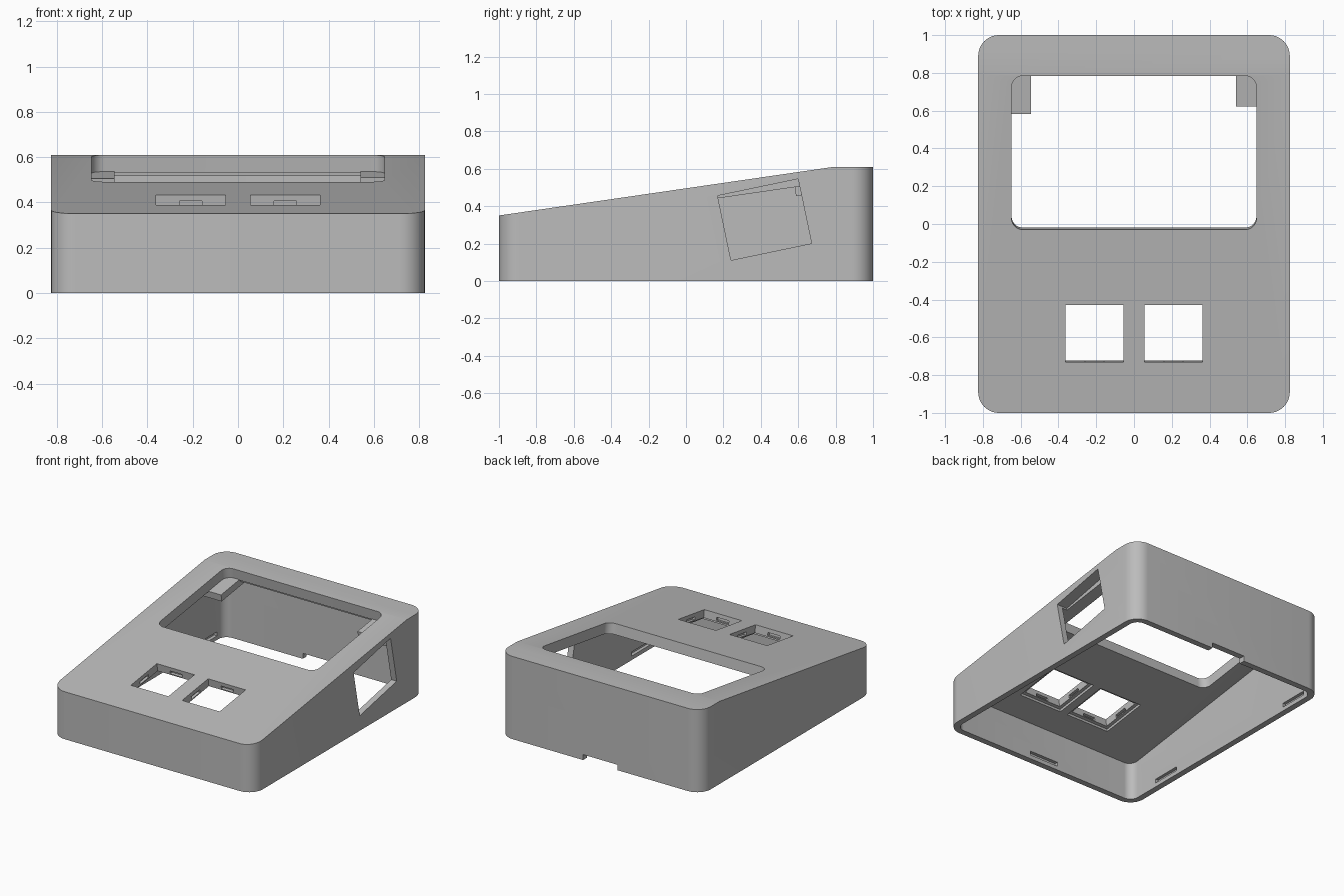
import bpy, bmesh, math
from mathutils import Matrix, Vector

cube = bpy.data.objects.get("Cube")
if cube:
    bpy.data.objects.remove(cube, do_unlink=True)

grey = bpy.data.materials.new("plain grey")
grey.use_nodes = True
grey.diffuse_color = (0.5, 0.5, 0.5, 1)
grey.node_tree.nodes["Principled BSDF"].inputs["Base Color"].default_value = (0.5, 0.5, 0.5, 1)

W, L = 0.825, 1.0            # half width and half length
FRONT, BACK, FLAT = 0.35, 0.61, 0.79
WALL, PLATE = 0.045, 0.078
SLOPE = math.atan((BACK - FRONT) / (FLAT + L))
# Frame lying on the sloped panel: x across, y up the slope, z outward
PANEL = Matrix.Translation((0, -L, FRONT)) @ Matrix.Rotation(SLOPE, 4, "X")


def prism(name, points, direction, matrix=Matrix()):
    """Closed solid made by extruding a flat outline."""
    bm = bmesh.new()
    face = bm.faces.new([bm.verts.new(p) for p in points])
    new = bmesh.ops.extrude_face_region(bm, geom=[face])["geom"]
    bmesh.ops.translate(bm, vec=Vector(direction),
                        verts=[v for v in new if isinstance(v, bmesh.types.BMVert)])
    bmesh.ops.recalc_face_normals(bm, faces=bm.faces)
    bm.transform(matrix)
    mesh = bpy.data.meshes.new(name)
    bm.to_mesh(mesh)
    bm.free()
    mesh.materials.append(grey)
    obj = bpy.data.objects.new(name, mesh)
    bpy.context.collection.objects.link(obj)
    return obj


def box(name, x, y, z, matrix=Matrix()):
    pts = [(x[0], y[0], z[0]), (x[1], y[0], z[0]), (x[1], y[1], z[0]), (x[0], y[1], z[0])]
    return prism(name, pts, (0, 0, z[1] - z[0]), matrix)


def rounded(name, x, y, z, r, matrix=Matrix(), steps=10):
    pts = []
    corners = [(x[1] - r, y[1] - r), (x[0] + r, y[1] - r), (x[0] + r, y[0] + r), (x[1] - r, y[0] + r)]
    for i, (cx, cy) in enumerate(corners):
        for k in range(steps + 1):
            a = (i + k / steps) * math.pi / 2
            pts.append((cx + r * math.cos(a), cy + r * math.sin(a), z[0]))
    return prism(name, pts, (0, 0, z[1] - z[0]), matrix)


def combine(obj, tool, operation="DIFFERENCE"):
    tool.hide_render = True
    mod = obj.modifiers.new("cut", "BOOLEAN")
    mod.object, mod.operation, mod.solver = tool, operation, "EXACT"
    bpy.context.view_layer.objects.active = obj
    bpy.ops.object.modifier_apply(modifier=mod.name)
    bpy.data.objects.remove(tool, do_unlink=True)


def wedge(name, inset, drop, bottom, r):
    """Rounded footprint limited by the sloped side profile."""
    w, l = W - inset, L - inset
    body = rounded(name, (-w, w), (-l, l), (bottom, 0.9), r)
    rise = math.tan(SLOPE)
    side = [(-1, -1.2, -0.5), (-1, 1.2, -0.5), (-1, 1.2, BACK - drop),
            (-1, FLAT, BACK - drop), (-1, -1.2, FRONT - drop - 0.2 * rise)]
    combine(body, prism("profile", side, (2, 0, 0)), "INTERSECT")
    return body


# Hollow sloped housing, open underneath
housing = wedge("housing", 0, 0, 0, 0.11)
combine(housing, wedge("cavity", WALL, PLATE, -0.2, 0.065))

# Screen window, square to the sloped panel
combine(housing, rounded("window", (-0.648, 0.648), (0.98, 1.803), (-0.16, 0.2), 0.06, PANEL))

# Two key openings with a wider step beneath and clip notches
for cx in (-0.209, 0.209):
    h, cy = 0.153, 0.425
    combine(housing, box("key_hole", (cx - h, cx + h), (cy - h, cy + h), (-0.2, 0.2), PANEL))
    g = h + 0.025
    combine(housing, box("key_step", (cx - g, cx + g), (cy - g, cy + g), (-0.2, -0.058), PANEL))
    n = h + 0.02
    combine(housing, box("clip_y", (cx - 0.05, cx + 0.05), (cy - n, cy + n), (-0.05, -0.028), PANEL))
    combine(housing, box("clip_x", (cx - n, cx + n), (cy - 0.05, cy + 0.05), (-0.05, -0.028), PANEL))

# Tilted connector opening in the left wall
tilt = Matrix.Translation((0, 0.42, 0.328)) @ Matrix.Rotation(math.radians(11.8), 4, "X")
combine(housing, box("side_opening", (0.74, 0.95), (-0.22, 0.22), (-0.176, 0.176), tilt))

# Latch slots inside the walls and the cable notch in the back
inner = W - WALL
for s in (-1, 1):
    for y in (-0.59, 0.76):
        xs = sorted((s * (inner - 0.05), s * (inner + 0.024)))
        combine(housing, box("slot", xs, (y - 0.11, y + 0.11), (0.03, 0.06)))
combine(housing, box("front_slot", (-0.12, 0.12), (-L + 0.02, -L + 0.1), (0.03, 0.06)))
combine(housing, box("back_notch", (-0.14, 0.14), (L - 0.1, L + 0.1), (-0.1, 0.04)))

# Screen supports under the rear corners, joined by a thin bar
supports = [
    box("right_screen_support", (-0.79, -0.545), (1.587, 1.97), (-0.125, -0.074), PANEL),
    box("left_screen_support", (0.54, 0.79), (1.628, 1.97), (-0.125, -0.074), PANEL),
    box("rear_screen_bar", (-0.56, 0.56), (1.815, 1.97), (-0.095, -0.074), PANEL),
]

for obj in [housing] + supports:
    bpy.ops.object.select_all(action="DESELECT")
    obj.select_set(True)
    bpy.context.view_layer.objects.active = obj
    bpy.ops.object.shade_smooth_by_angle(angle=math.radians(30 if obj is housing else 20))
